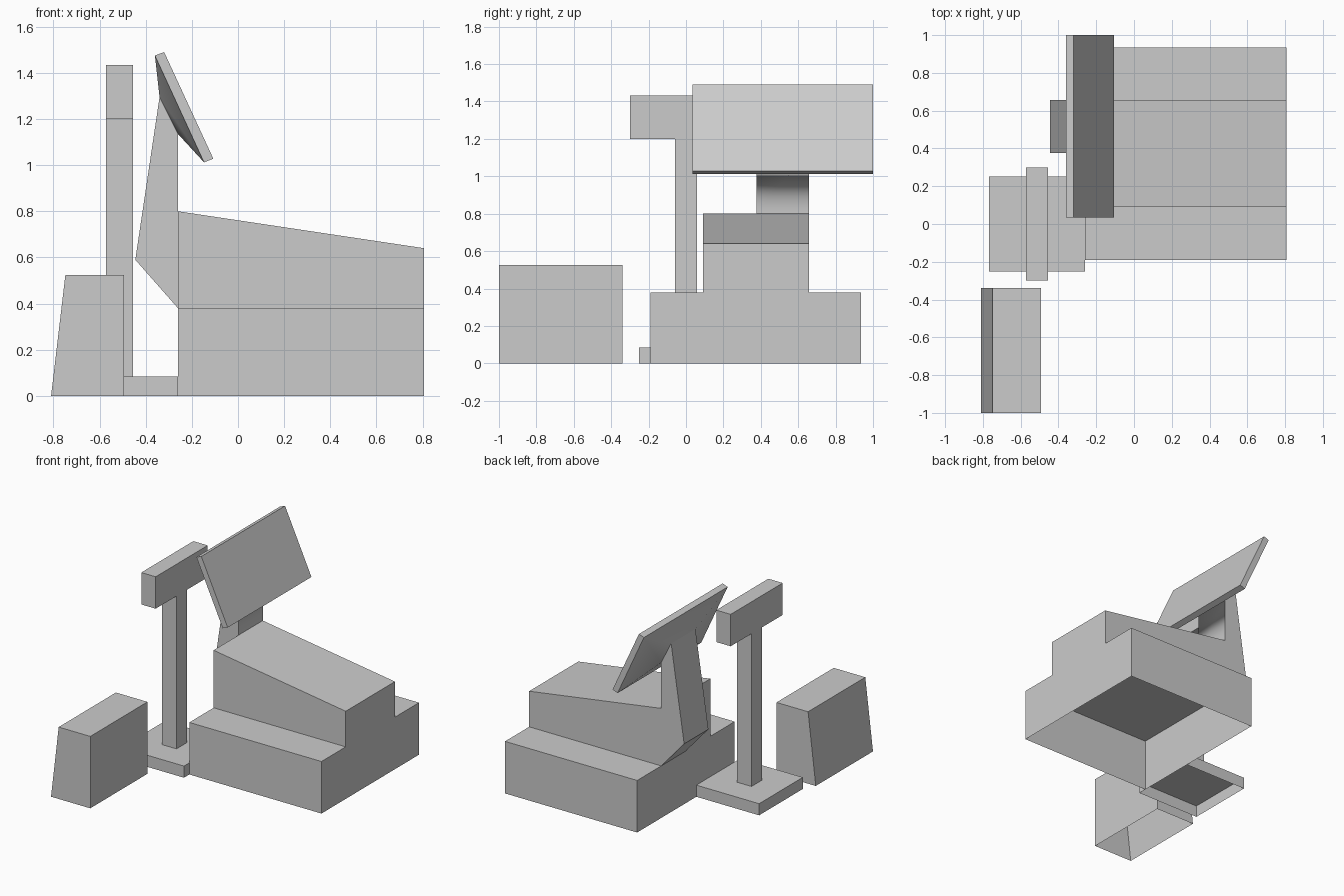
import bpy, bmesh

if "Cube" in bpy.data.objects:
    bpy.data.objects.remove(bpy.data.objects["Cube"])


def finish(name, bm):
    bmesh.ops.recalc_face_normals(bm, faces=bm.faces)
    me = bpy.data.meshes.new(name)
    bm.to_mesh(me)
    bm.free()
    ob = bpy.data.objects.new(name, me)
    bpy.context.collection.objects.link(ob)
    return ob


def prism(name, profile, a, b, axis='y'):
    """Extrude a profile (u, z) from a to b along the axis; the underside stays open."""
    def place(u, z, d):
        return (u, d, z) if axis == 'y' else (d, u, z)
    bm = bmesh.new()
    face = bm.faces.new([bm.verts.new(place(u, z, a)) for u, z in profile])
    ext = bmesh.ops.extrude_face_region(bm, geom=[face], use_keep_orig=True)['geom']
    offset = (0, b - a, 0) if axis == 'y' else (b - a, 0, 0)
    bmesh.ops.translate(bm, vec=offset,
                        verts=[g for g in ext if isinstance(g, bmesh.types.BMVert)])
    low = min(v.co.z for v in bm.verts)
    under = [f for f in bm.faces if all(abs(v.co.z - low) < 1e-5 for v in f.verts)]
    ob_faces = list(bm.faces)
    bmesh.ops.recalc_face_normals(bm, faces=ob_faces)
    bmesh.ops.delete(bm, geom=under, context='FACES_ONLY')
    return finish(name, bm)


def rect(x0, x1, z0, z1):
    return [(x0, z0), (x1, z0), (x1, z1), (x0, z1)]


# Main stepped body: wide base and sloping upper block
prism("body_base", rect(-0.26, 0.807, 0, 0.38), -0.19, 0.935)
prism("body_upper", [(-0.26, 0.38), (0.807, 0.38), (0.807, 0.64), (-0.26, 0.80)],
      0.09, 0.657)

# Free-standing block with one sloping side
prism("side_block", [(-0.81, 0), (-0.493, 0), (-0.493, 0.525), (-0.748, 0.525)], -1.0, -0.34)

# Post with a crossbar on a square foot
prism("post_foot", rect(-0.767, -0.26, 0, 0.085), -0.252, 0.252)
prism("post", [(-0.06, 0.085), (0.06, 0.085), (0.06, 1.2), (0.30, 1.2),
               (0.30, 1.433), (-0.30, 1.433), (-0.30, 1.2), (-0.06, 1.2)],
      -0.571, -0.455, axis='x')

# Arm flaring into a tilted panel: rings of (back x, z), (front x, z), y range
rings = [((-0.26, 0.38), (-0.26, 0.80), 0.377, 0.657),
         ((-0.445, 0.59), (-0.26, 0.80), 0.377, 0.657),
         ((-0.34, 1.295), (-0.26, 1.135), 0.377, 0.657),
         ((-0.36, 1.475), (-0.147, 1.012), 0.034, 1.0),
         ((-0.32, 1.49), (-0.107, 1.028), 0.034, 1.0)]
bm = bmesh.new()
loops = [[bm.verts.new(c) for c in ((b[0], y0, b[1]), (f[0], y0, f[1]),
                                    (f[0], y1, f[1]), (b[0], y1, b[1]))]
         for b, f, y0, y1 in rings]
for lo, hi in zip(loops, loops[1:]):
    for i in range(4):
        j = (i + 1) % 4
        bm.faces.new((lo[i], lo[j], hi[j], hi[i]))
bm.faces.new(loops[-1])

# Soft shading only on the flare and where it meets the arm's front
soft = [{loops[2][i], loops[3][i]} for i in range(4)] + [{loops[2][1], loops[2][2]}]
for e in bm.edges:
    e.smooth = set(e.verts) in soft
for f in bm.faces:
    f.smooth = True
bmesh.ops.remove_doubles(bm, verts=bm.verts, dist=0.0001)
finish("panel_arm", bm)
